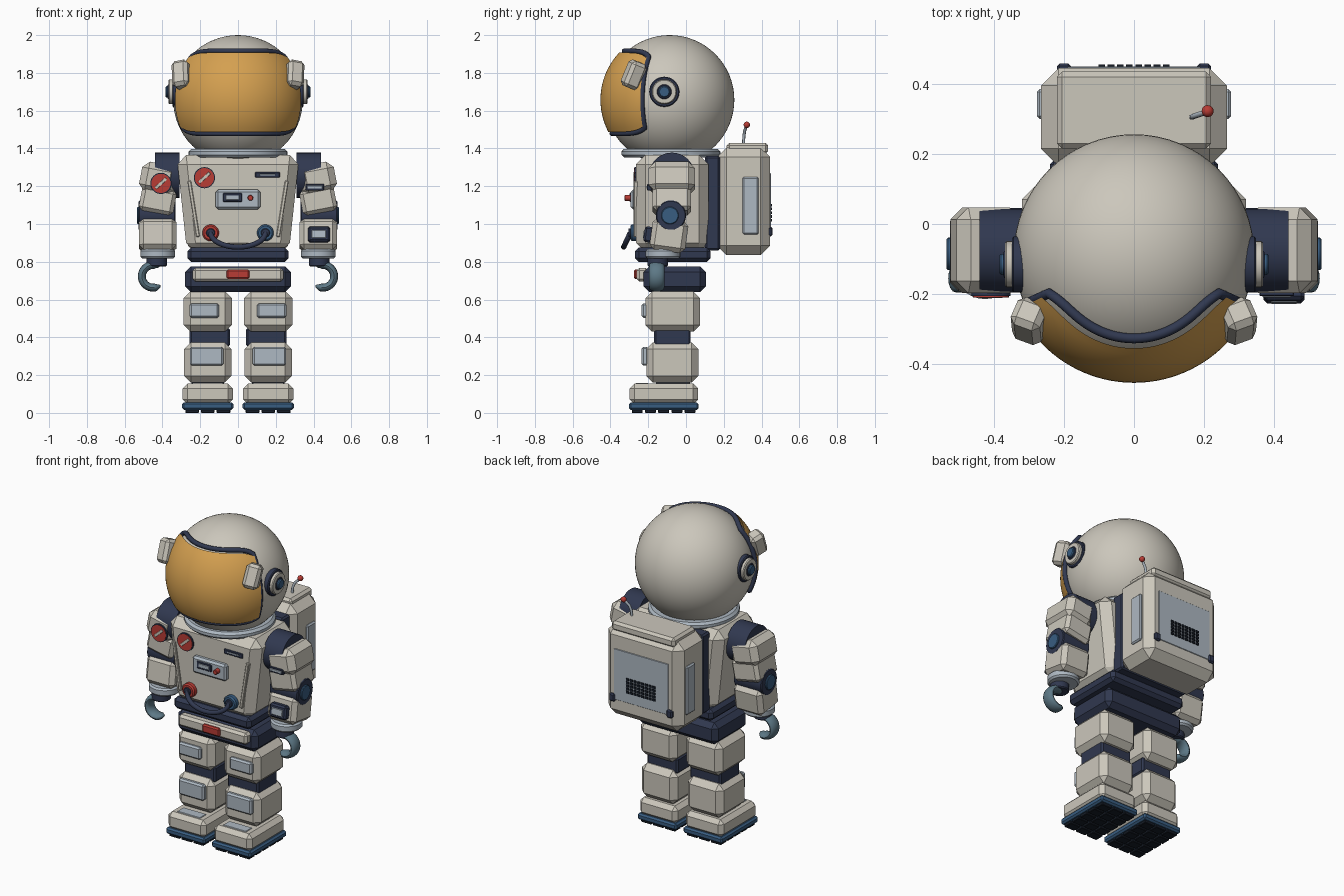
import bpy, bmesh
from math import sin, cos, pi, radians
from mathutils import Matrix, Vector, Euler

if "Cube" in bpy.data.objects:
    bpy.data.objects.remove(bpy.data.objects["Cube"])


def material(name, r, g, b):
    m = bpy.data.materials.new(name)
    m.use_nodes = True
    m.diffuse_color = (r, g, b, 1)
    m.node_tree.nodes["Principled BSDF"].inputs["Base Color"].default_value = (r, g, b, 1)
    return m


SHELL = material("warm white", .60, .57, .50)
NAVY = material("navy", .03, .04, .08)
GOLD = material("gold visor", .66, .35, .08)
RED = material("red", .48, .045, .035)
BLUE = material("blue", .04, .11, .22)
GREY = material("pale grey", .42, .48, .54)
STEEL = material("steel blue", .11, .19, .24)
BLACK = material("black", .008, .012, .02)


def finish(name, bm, mat, smooth=False, bevel=0):
    bmesh.ops.recalc_face_normals(bm, faces=bm.faces)
    me = bpy.data.meshes.new(name)
    bm.to_mesh(me)
    bm.free()
    me.materials.append(mat)
    if smooth:
        me.shade_smooth()
        me.set_sharp_from_angle(angle=radians(35))
    ob = bpy.data.objects.new(name, me)
    bpy.context.collection.objects.link(ob)
    if bevel:
        mod = ob.modifiers.new("chamfer", 'BEVEL')
        mod.width, mod.segments = bevel, 1
    return ob


def box(name, mat, x, y, z, bevel=.01, rot=(0, 0, 0), taper=1):
    """Chamfered box from (min, max) ranges; taper scales the bottom width."""
    bm = bmesh.new()
    bmesh.ops.create_cube(bm, size=1)
    for v in bm.verts:
        v.co *= Vector((x[1] - x[0], y[1] - y[0], z[1] - z[0]))
        if v.co.z < 0:
            v.co.x *= taper
    ob = finish(name, bm, mat, bevel=bevel)
    ob.location = [sum(r) / 2 for r in (x, y, z)]
    ob.rotation_euler = [radians(a) for a in rot]
    return ob


def span(c, size):
    return (c - size / 2, c + size / 2)


def disc(name, mat, centre, r, depth, axis, bevel=0, sides=32):
    bm = bmesh.new()
    turn = {'X': Matrix.Rotation(pi / 2, 4, 'Y'), 'Y': Matrix.Rotation(pi / 2, 4, 'X'),
            'Z': Matrix.Identity(4)}[axis]
    bmesh.ops.create_cone(bm, cap_ends=True, segments=sides, radius1=r, radius2=r,
                          depth=depth, matrix=turn)
    ob = finish(name, bm, mat, True, bevel)
    ob.location = centre
    return ob


def ball(name, mat, centre, r, u=64, v=32):
    bm = bmesh.new()
    bmesh.ops.create_uvsphere(bm, u_segments=u, v_segments=v, radius=r)
    ob = finish(name, bm, mat, True)
    ob.location = centre
    return ob


def surface(name, mat, fn, nu, nv):
    """Smooth grid surface from fn(u, v) with u, v in 0..1."""
    bm = bmesh.new()
    g = [[bm.verts.new(fn(i / nu, j / nv)) for j in range(nv + 1)] for i in range(nu + 1)]
    for i in range(nu):
        for j in range(nv):
            bm.faces.new((g[i][j], g[i + 1][j], g[i + 1][j + 1], g[i][j + 1]))
    bmesh.ops.remove_doubles(bm, verts=bm.verts, dist=.0001)
    return finish(name, bm, mat, True)


def tube(name, mat, points, r, closed=False):
    cu = bpy.data.curves.new(name, 'CURVE')
    cu.dimensions, cu.bevel_depth, cu.bevel_resolution = '3D', r, 3
    cu.use_fill_caps = True
    sp = cu.splines.new('POLY')
    sp.points.add(len(points) - 1)
    for p, co in zip(sp.points, points):
        p.co = (*co, 1)
    sp.use_cyclic_u = closed
    sp.use_smooth = True
    cu.materials.append(mat)
    ob = bpy.data.objects.new(name, cu)
    bpy.context.collection.objects.link(ob)
    return ob


# Helmet, visor and trim
HEAD = Vector((0, -.087, 1.657))
ball("helmet", SHELL, HEAD, .343)


def on_visor(a, b, r, grow=0):
    """Point on the helmet front: a is sideways, b is upward, both -1..1."""
    az = radians(65 + 60 * grow) * a
    z = .04 + (.21 + grow) * b * (1 - .13 * abs(a) ** 8)
    flat = (r * r - z * z) ** .5
    return HEAD + Vector((flat * sin(az), -flat * cos(az), z))


surface("visor", GOLD, lambda u, v: on_visor(2 * u - 1, 2 * v - 1, .366), 40, 20)
steps = [i / 16 - 1 for i in range(32)]
loop = ([(t, -1) for t in steps] + [(1, t) for t in steps]
        + [(-t, 1) for t in steps] + [(-1, -t) for t in steps])
tube("visor_trim", NAVY, [on_visor(a, b, .352, .008) for a, b in loop], .014, True)

for s, side in ((-1, "right"), (1, "left")):
    box(side + "_visor_clamp", SHELL, span(s * .298, .09), span(-.277, .09), span(1.79, .145),
        .018, (-20, s * 10, s * 20))
    for part, mat, r, x0, x1 in (("base", NAVY, .08, .30, .348), ("rim", SHELL, .066, .33, .368),
                                 ("ring", NAVY, .04, .34, .372), ("cap", BLUE, .03, .35, .384)):
        disc(f"{side}_earpiece_{part}", mat, (s * (x0 + x1) / 2, -.115, 1.70), r, x1 - x0, 'X', .005)

# Neck, torso and hips
disc("neck_ring", GREY, (0, -.08, 1.375), .262, .045, 'Z', .014, 48)
box("torso", SHELL, (-.325, .325), (-.265, .12), (.85, 1.365), .05, taper=.83)
box("back_plate", NAVY, (-.24, .24), (.10, .18), (.86, 1.36), .01)
box("waist", NAVY, (-.268, .268), (-.27, .13), (.80, .875), .02)
box("hips", NAVY, (-.28, .28), (-.225, .105), (.64, .775), .03)
box("belt_front", SHELL, (-.24, .24), (-.262, -.2), (.695, .768), .015)
box("buckle", RED, (-.06, .06), (-.275, -.25), (.708, .76), .008)

# Chest equipment
F = -.265
for s in (-1, 1):
    box("chest_rib", SHELL, span(s * .235, .02), (F - .012, F + .03), (.93, 1.23), .004, (0, s * 9, 0))
box("control_box", GREY, (-.118, .118), (F - .028, F + .02), (1.078, 1.182), .012)
box("control_screen_frame", NAVY, (-.08, .022), (F - .034, F), (1.117, 1.163), .004)
box("control_screen", GREY, (-.065, .007), (F - .037, F), (1.128, 1.152), .002)
disc("control_knob", RED, (.066, F - .04, 1.138), .015, .04, 'Y', .003, 20)
box("chest_slot", NAVY, (.09, .222), (F - .008, F + .02), (1.245, 1.275), .004)
box("chest_slot_light", GREY, (.115, .197), (F - .01, F), (1.256, 1.264), .001)


def patch(x, y, z):
    disc("patch_rim", NAVY, (x, y, z), .056, .012, 'Y')
    disc("patch", RED, (x, y - .003, z), .051, .012, 'Y')
    box("patch_stripe", SHELL, span(x, .075), (y - .011, y), span(z, .016), .001, (0, -42, 0))


patch(-.178, F - .002, 1.245)
for x, mat, side in ((-.145, RED, "right"), (.145, BLUE, "left")):
    disc(side + "_hose_port", mat, (x, F - .01, .953), .044, .04, 'Y', .008)
    disc(side + "_hose_socket", NAVY, (x, F - .025, .953), .024, .03, 'Y', .004)
tube("chest_hose", NAVY, [(-.145 * cos(pi * t / 20), F - .03 - .035 * sin(pi * t / 20),
                           .953 - .075 * sin(pi * t / 20)) for t in range(21)], .014)

# Backpack
box("backpack", SHELL, (-.265, .265), (.165, .445), (.835, 1.405), .05)
box("backpack_lid", SHELL, (-.22, .22), (.215, .435), (1.37, 1.43), .015)
box("backpack_panel", GREY, (-.19, .19), (.42, .449), (.95, 1.27), .002)
for row in range(5):
    for col in range(8):
        box("vent_hole", BLACK, span(-.092 + col * .0263, .019), (.44, .455),
            span(1.02 + row * .02, .014), 0)
for s, side in ((-1, "right"), (1, "left")):
    box(side + "_latch", NAVY, span(s * .2, .04), (.425, .458), (.935, .985), .008)
    box(side + "_pack_panel", GREY, span(s * .26, .034), (.30, .385), (.945, 1.25), .008)
tube("antenna", GREY, [(.165, .305, 1.42), (.167, .306, 1.46), (.178, .31, 1.49), (.208, .32, 1.523)], .008)
ball("antenna_tip", RED, (.21, .322, 1.525), .017, 20, 12)

# Arms
Y = -.075
for s, side in ((-1, "right"), (1, "left")):
    disc(side + "_shoulder", NAVY, (s * .375, Y, 1.258), .12, .13, 'X', 0, 32)
    box(side + "_upper_arm", SHELL, span(s * .422, .19), span(Y, .245), span(1.24, .16),
        .035, (0, -s * 11, 0))
    box(side + "_arm_cuff", SHELL, span(s * .425, .185), span(Y, .205), span(1.125, .135),
        .02, (0, -s * 11, 0))
    disc(side + "_elbow", NAVY, (s * .428, -.08, 1.045), .08, .195, 'X', .005)
    disc(side + "_elbow_cap", BLUE, (s * .525, -.085, 1.045), .046, .02, 'X', .004)
    box(side + "_forearm", SHELL, span(s * .425, .2), span(-.09, .19), span(.94, .17),
        .025, (-8, 0, 0))
    disc(side + "_wrist_cuff", GREY, (s * .425, -.122, .842), .092, .05, 'Z', .01)
    disc(side + "_wrist", NAVY, (s * .43, -.15, .803), .055, .055, 'Z', .006)

    def claw(u, v, s=s):
        a = radians(125 - 255 * u)
        w = min(1, .3 + 6 * min(u, 1 - u)) if 0 < u < 1 else 0
        r = .06 + .021 * w * cos(2 * pi * v)
        return (s * (.449 + r * cos(a)), -.155 + .04 * w * sin(2 * pi * v), .723 + r * sin(a))
    surface(side + "_hand", STEEL, claw, 36, 16)

patch(-.408, -.2, 1.215)
box("arm_bar_frame", NAVY, (.358, .456), (-.206, -.18), (1.178, 1.212), .003)
box("arm_bar", GREY, (.366, .448), (-.209, -.18), (1.187, 1.203), .002)
box("wrist_display_frame", NAVY, (.37, .486), (-.222, -.16), (.902, .985), .01, (-8, 0, 0))
box("wrist_display", GREY, (.39, .466), (-.226, -.18), (.922, .965), .003, (-8, 0, 0))

# Legs and boots
for s, side in ((-1, "right"), (1, "left")):
    def leg(name, mat, cx, w, y, z, bevel):
        box(f"{side}_{name}", mat, span(s * cx, w), y, z, bevel)
    leg("thigh", SHELL, .16, .255, (-.215, .075), (.43, .642), .035)
    leg("thigh_pad", GREY, .178, .155, (-.235, -.2), (.503, .58), .01)
    leg("knee", NAVY, .15, .215, (-.17, .025), (.35, .45), .01)
    leg("shin", SHELL, .16, .25, (-.21, .065), (.16, .373), .035)
    leg("shin_pad", GREY, .166, .178, (-.235, -.2), (.25, .35), .01)
    leg("ankle", NAVY, .16, .17, (-.16, .02), (.13, .18), .005)
    leg("boot", SHELL, .16, .265, (-.298, .063), (.045, .155), .025)
    leg("toe_plate", GREY, .16, .16, (-.265, -.2), (.14, .159), .003)
    leg("sole", BLUE, .16, .272, (-.302, .067), (.016, .056), .01)
    for i in range(3):
        for j in range(5):
            box(side + "_tread", BLACK, span(s * .16 + (i - 1) * .083, .072),
                span(-.118 + (j - 2) * .07, .058), (0, .02), .003)
